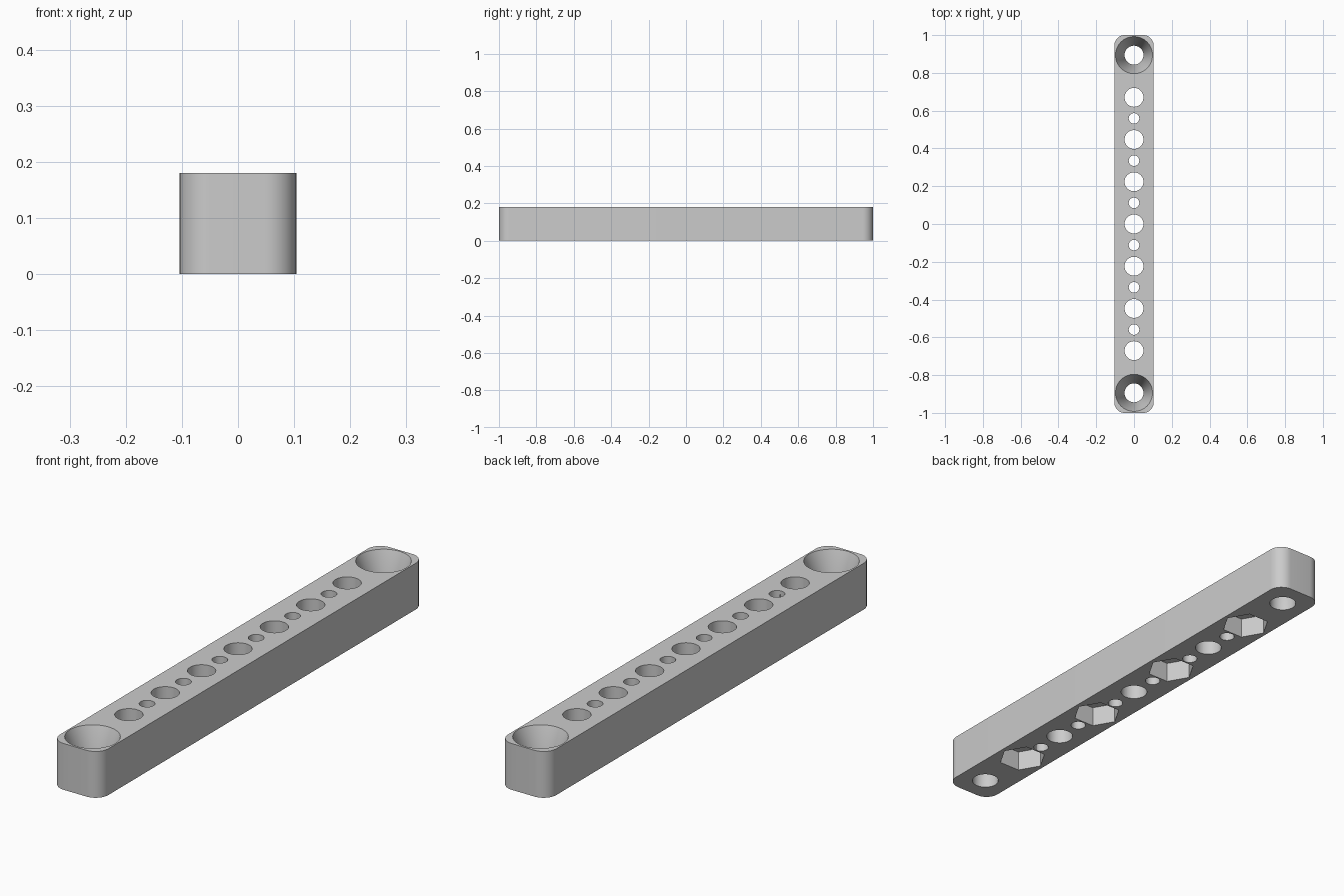
import bpy, bmesh, math

old = bpy.data.objects.get("Cube")
if old:
    bpy.data.objects.remove(old, do_unlink=True)

WIDTH, LENGTH, HEIGHT = 0.208, 2.0, 0.18
CORNER = 0.055
PITCH = 0.2235
HOLE_R, PIN_R, SINK_R = 0.05, 0.028, 0.098
SINK_START = 0.05
HEX_R, HEX_DEPTH = 0.09, 0.08

grey = bpy.data.materials.new("light grey")
grey.use_nodes = True
colour = (0.6, 0.6, 0.6, 1)
grey.diffuse_color = colour
grey.node_tree.nodes["Principled BSDF"].inputs["Base Color"].default_value = colour


def loft(name, rings):
    """Solid through a stack of matching point rings, capped at both ends."""
    bm = bmesh.new()
    loops = [[bm.verts.new(p) for p in ring] for ring in rings]
    n = len(loops[0])
    for low, high in zip(loops, loops[1:]):
        for i in range(n):
            j = (i + 1) % n
            bm.faces.new((low[i], low[j], high[j], high[i]))
    bm.faces.new(loops[0][::-1])
    bm.faces.new(loops[-1])
    mesh = bpy.data.meshes.new(name)
    bm.to_mesh(mesh)
    bm.free()
    obj = bpy.data.objects.new(name, mesh)
    bpy.context.collection.objects.link(obj)
    return obj


def circle(y, radius, z, sides):
    return [(radius * math.cos(math.tau * i / sides),
             y + radius * math.sin(math.tau * i / sides), z) for i in range(sides)]


def rounded_outline(z, steps=12):
    points = []
    corners = [(1, 1), (-1, 1), (-1, -1), (1, -1)]
    for k, (sx, sy) in enumerate(corners):
        for i in range(steps + 1):
            a = (k + i / steps) * math.pi / 2
            points.append((sx * (WIDTH / 2 - CORNER) + CORNER * math.cos(a),
                           sy * (LENGTH / 2 - CORNER) + CORNER * math.sin(a), z))
    return points


# Bar with rounded vertical corners
bar = loft("drilled_bar", [rounded_outline(0), rounded_outline(HEIGHT)])
bar.data.materials.append(grey)
cutters = []


def cut(name, y, profile, sides=48):
    """Subtract a turned shape given as (radius, z) pairs."""
    cutter = loft(name, [circle(y, r, z, sides) for r, z in profile])
    cutter.hide_render = True
    cutters.append(cutter)
    mod = bar.modifiers.new(name, 'BOOLEAN')
    mod.operation = 'DIFFERENCE'
    mod.solver = 'EXACT'
    mod.object = cutter


BELOW, ABOVE = -0.05, HEIGHT + 0.05

# Large through holes
for k in range(-3, 4):
    cut("hole_cutter", k * PITCH, [(HOLE_R, BELOW), (HOLE_R, ABOVE)])

# Small holes halfway between the large ones
for k in range(-3, 3):
    cut("pin_cutter", (k + 0.5) * PITCH, [(PIN_R, BELOW), (PIN_R, ABOVE)], 32)

# Tapered mounting holes at both ends
for side in (-1, 1):
    cut("taper_cutter", side * 4 * PITCH,
        [(HOLE_R, BELOW), (HOLE_R, SINK_START), (SINK_R, HEIGHT), (SINK_R, ABOVE)], 64)

# Hexagonal nut pockets underneath
for k in (-3, -1, 1, 3):
    cut("nut_cutter", k * PITCH, [(HEX_R, BELOW), (HEX_R, HEX_DEPTH)], 6)

# Bake the cuts and drop the cutters
bpy.context.view_layer.update()
graph = bpy.context.evaluated_depsgraph_get()
baked = bpy.data.meshes.new_from_object(bar.evaluated_get(graph))
bar.modifiers.clear()
bar.data = baked
baked.materials.clear()
baked.materials.append(grey)
for cutter in cutters:
    bpy.data.objects.remove(cutter, do_unlink=True)

bpy.ops.object.select_all(action='DESELECT')
bar.select_set(True)
bpy.context.view_layer.objects.active = bar
bpy.ops.object.shade_smooth_by_angle(angle=math.radians(30))
